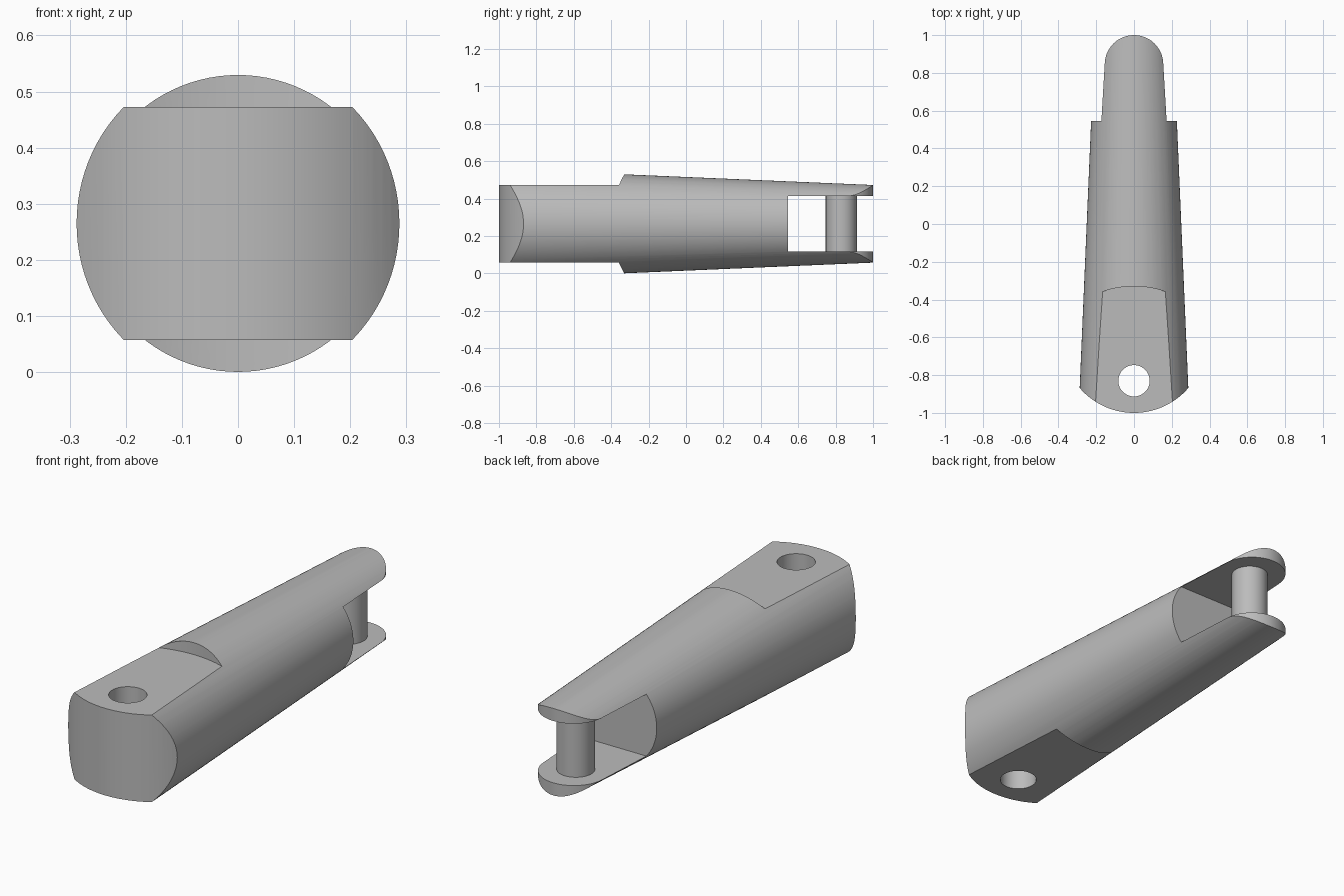
import bpy, bmesh
from math import sin, cos, asin, pi, radians
from mathutils import Matrix, Vector

cube = bpy.data.objects.get("Cube")
if cube:
    bpy.data.objects.remove(cube, do_unlink=True)

MID = 0.265          # height of the long axis
HOLE_Y = 0.83        # distance of hole and pin from the centre
FLAT = 0.2075        # half thickness of the flat front tongue
GAP = 0.1475         # half height of the rear slot
PIN_R = 0.083

grey = bpy.data.materials.new("plain grey")
grey.use_nodes = True
COLOUR = (0.5, 0.5, 0.5, 1)
grey.diffuse_color = COLOUR
grey.node_tree.nodes["Principled BSDF"].inputs["Base Color"].default_value = COLOUR


def make_object(name, bm):
    bmesh.ops.recalc_face_normals(bm, faces=bm.faces)
    mesh = bpy.data.meshes.new(name)
    bm.to_mesh(mesh)
    bm.free()
    mesh.materials.append(grey)
    obj = bpy.data.objects.new(name, mesh)
    bpy.context.collection.objects.link(obj)
    return obj


def prism(name, outline, z0, z1):
    """Extrude a plan outline from z0 up to z1."""
    bm = bmesh.new()
    face = bm.faces.new([bm.verts.new((x, y, z0)) for x, y in outline])
    top = bmesh.ops.extrude_face_region(bm, geom=[face])["geom"]
    bmesh.ops.translate(bm, vec=Vector((0, 0, z1 - z0)),
                        verts=[v for v in top if isinstance(v, bmesh.types.BMVert)])
    return make_object(name, bm)


def arc(cy, r, a0, a1, n):
    return [(r * cos(a0 + (a1 - a0) * i / n), cy + r * sin(a0 + (a1 - a0) * i / n))
            for i in range(n + 1)]


def disc(cy, r, n):
    return arc(cy, r, 0, 2 * pi, n)[:-1]


def boolean(obj, cutter, operation):
    cutter.hide_render = True
    mod = obj.modifiers.new("cut", 'BOOLEAN')
    mod.operation, mod.solver, mod.object = operation, 'EXACT', cutter
    bpy.context.view_layer.objects.active = obj
    bpy.ops.object.modifier_apply(modifier=mod.name)
    bpy.data.objects.remove(cutter, do_unlink=True)


def smooth(obj):
    bpy.ops.object.select_all(action='DESELECT')
    obj.select_set(True)
    bpy.context.view_layer.objects.active = obj
    bpy.ops.object.shade_smooth_by_angle(angle=radians(20))


# Tapered round body lying along y
def radius(y):
    return 0.2504 - 0.0429 * y


bm = bmesh.new()
bmesh.ops.create_cone(bm, cap_ends=True, segments=96, radius1=radius(-1.1),
                      radius2=radius(1.1), depth=2.2,
                      matrix=Matrix.Translation((0, 0, MID)) @ Matrix.Rotation(-pi / 2, 4, 'X'))
body = make_object("tapered_body", bm)

# Plan outline: shallow curved front, round rear prongs
half = asin(0.3 / 0.38)
outline = arc(-0.62, 0.38, -pi / 2 - half, -pi / 2 + half, 32)
outline += [(0.32, 0.555), (0.18, 0.6)]
outline += arc(0.845, 0.155, 0, pi, 40)
outline += [(-0.18, 0.6), (-0.32, 0.555)]
boolean(body, prism("plan_cutter", outline, -0.5, 1), 'INTERSECT')

# Flats above and below the front tongue, ending in a curved step
for z0, z1 in ((MID + FLAT, 1), (-0.5, MID - FLAT)):
    boolean(body, prism("flat_cutter", disc(-HOLE_Y, 0.5, 128), z0, z1), 'DIFFERENCE')

# Front hole and rear slot
boolean(body, prism("hole_cutter", disc(-HOLE_Y, PIN_R, 48), -0.5, 1), 'DIFFERENCE')
slot = [(-0.5, 0.545), (0.5, 0.545), (0.5, 1.2), (-0.5, 1.2)]
boolean(body, prism("slot_cutter", slot, MID - GAP, MID + GAP), 'DIFFERENCE')
smooth(body)

# Pin between the rear prongs
pin = prism("rear_pin", disc(HOLE_Y, PIN_R, 48), MID - GAP - 0.01, MID + GAP + 0.01)
smooth(pin)
